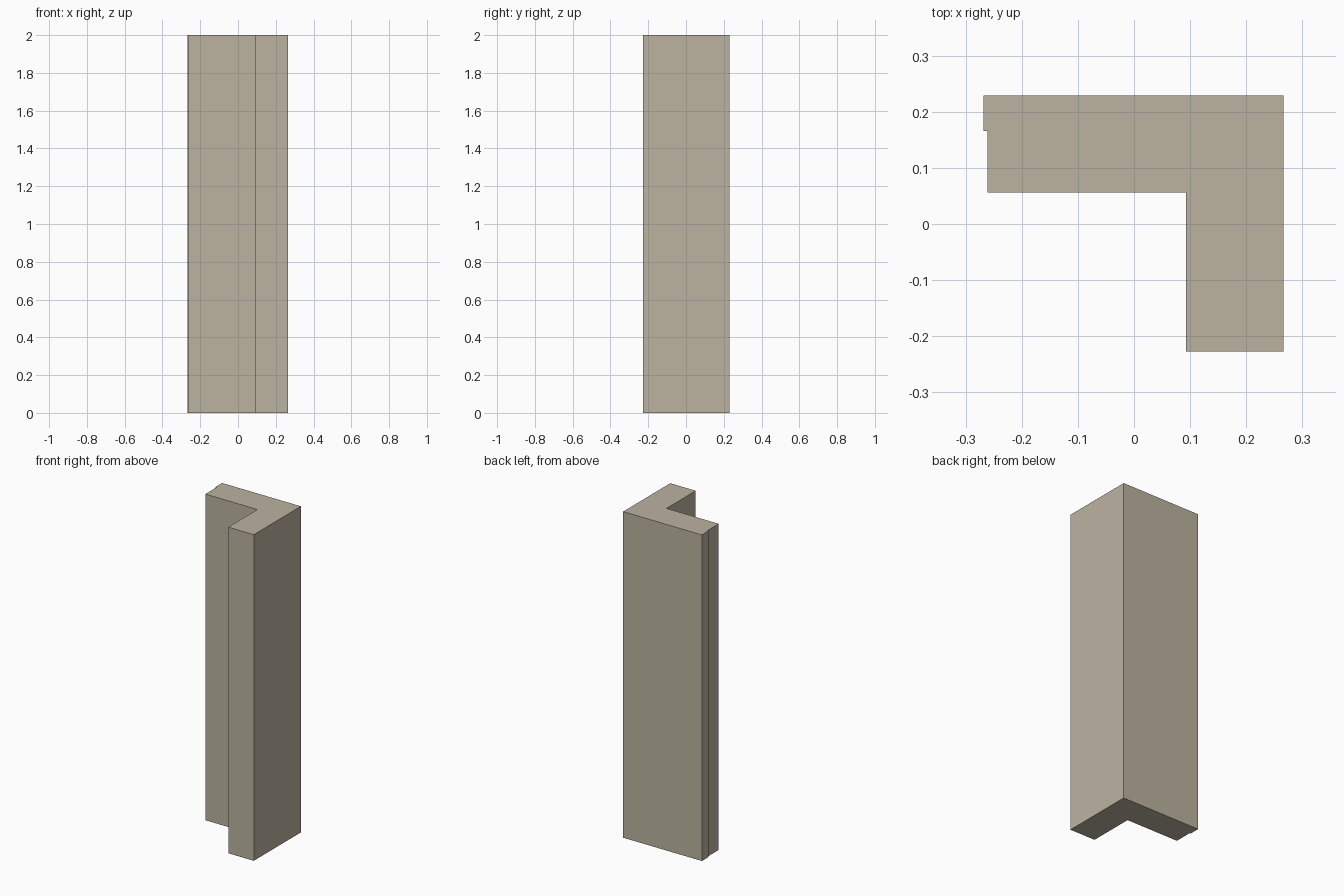
import bpy, bmesh

if "Cube" in bpy.data.objects:
    bpy.data.objects.remove(bpy.data.objects["Cube"])

HEIGHT = 2.0

# L-shaped plan with a shallow step on the left end (counter-clockwise)
PLAN = [(-0.268, 0.229), (-0.268, 0.166), (-0.261, 0.166), (-0.261, 0.056),
        (0.093, 0.056), (0.093, -0.227), (0.266, -0.227), (0.266, 0.229)]

stone = bpy.data.materials.new("warm_beige_stone")
stone.diffuse_color = (0.503, 0.451, 0.356, 1.0)
stone.use_nodes = True
stone.node_tree.nodes["Principled BSDF"].inputs["Base Color"].default_value = stone.diffuse_color


def extrude_plan(name, plan, height, material):
    bm = bmesh.new()
    base = bm.faces.new([bm.verts.new((x, y, 0.0)) for x, y in plan])
    result = bmesh.ops.extrude_face_region(bm, geom=[base], use_keep_orig=True)
    top = [v for v in result["geom"] if isinstance(v, bmesh.types.BMVert)]
    bmesh.ops.translate(bm, verts=top, vec=(0, 0, height))
    bmesh.ops.recalc_face_normals(bm, faces=bm.faces)
    mesh = bpy.data.meshes.new(name)
    bm.to_mesh(mesh)
    bm.free()
    mesh.materials.append(material)
    obj = bpy.data.objects.new(name, mesh)
    bpy.context.collection.objects.link(obj)
    return obj


# Corner wall column
extrude_plan("corner_wall", PLAN, HEIGHT, stone)
